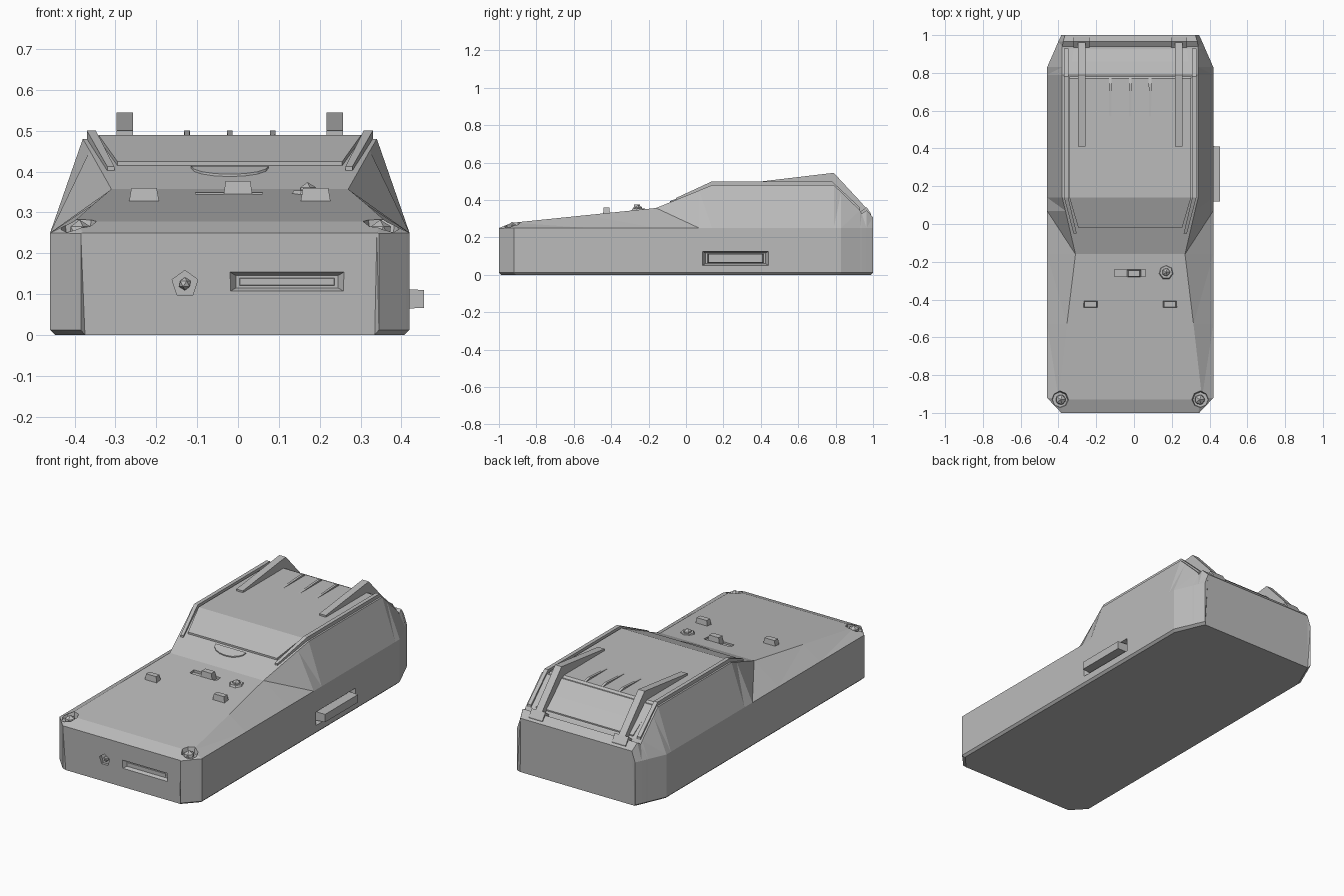
import bpy, bmesh, math
from mathutils import Matrix, Vector

if "Cube" in bpy.data.objects:
    bpy.data.objects.remove(bpy.data.objects["Cube"])

CX = -0.02  # centre line of the shell

grey = bpy.data.materials.new("plain grey")
grey.use_nodes = True
grey.diffuse_color = (0.5, 0.5, 0.5, 1)
grey.node_tree.nodes["Principled BSDF"].inputs["Base Color"].default_value = (0.5, 0.5, 0.5, 1)


def finish(name, bm):
    bmesh.ops.recalc_face_normals(bm, faces=bm.faces)
    me = bpy.data.meshes.new(name)
    bm.to_mesh(me)
    bm.free()
    me.materials.append(grey)
    ob = bpy.data.objects.new(name, me)
    bpy.context.collection.objects.link(ob)
    return ob


def loft(name, rings, tri=False):
    """Skin a row of equal closed rings and cap both ends."""
    bm = bmesh.new()
    rows = [[bm.verts.new(p) for p in r] for r in rings]
    n = len(rows[0])
    for a, b in zip(rows, rows[1:]):
        for i in range(n):
            j = (i + 1) % n
            bm.faces.new((a[i], a[j], b[j], b[i]))
    bm.faces.new(rows[0])
    bm.faces.new(rows[-1])
    if tri:
        bmesh.ops.triangulate(bm, faces=bm.faces[:], quad_method='SHORT_EDGE')
    return finish(name, bm)


def strip(name, stations):
    """Bar along y; station = (y, x0, x1, z0, z1), x measured from the centre line."""
    return loft(name, [[(CX + x0, y, z0), (CX + x1, y, z0), (CX + x1, y, z1), (CX + x0, y, z1)]
                       for y, x0, x1, z0, z1 in stations], True)


def frustum(name, centre, axis, a, b, depth):
    """Tapered block from base size a to end size b along an axis."""
    w = Vector(axis)
    u = Vector((0, 1, 0)) if abs(w.x) > 0.5 else Vector((1, 0, 0))
    v = w.cross(u)
    c = Vector(centre)
    return loft(name, [[c + w * d + u * sx * s[0] / 2 + v * sy * s[1] / 2
                        for sx, sy in ((-1, -1), (1, -1), (1, 1), (-1, 1))]
                       for d, s in ((0, a), (depth, b))])


def cone(name, centre, r1, r2, depth, sides, axis='Z'):
    bm = bmesh.new()
    rot = Matrix.Rotation(math.pi / 2, 4, 'X') if axis == 'Y' else Matrix()
    bmesh.ops.create_cone(bm, cap_ends=True, segments=sides, radius1=r1, radius2=r2, depth=depth,
                          matrix=Matrix.Translation(centre) @ rot)
    return finish(name, bm)


def ball(name, centre, r):
    bm = bmesh.new()
    bmesh.ops.create_icosphere(bm, subdivisions=1, radius=r, matrix=Matrix.Translation(centre))
    return finish(name, bm)


def cut(target, cutter):
    mod = target.modifiers.new("cut", 'BOOLEAN')
    mod.operation = 'DIFFERENCE'
    mod.solver = 'EXACT'
    mod.object = cutter
    bpy.context.view_layer.objects.active = target
    bpy.ops.object.modifier_apply(modifier=mod.name)
    bpy.data.objects.remove(cutter)


# Shell: y, half width, side height, shoulder half width, shoulder height
body_stations = [
    (-1.00, .365, .248, .360, .250), (-.93, .431, .25, .375, .278), (-.92, .44, .25, .380, .279),
    (-.53, .44, .25, .335, .319), (-.16, .44, .25, .290, .357), (.07, .44, .25, .343, .451),
    (.14, .44, .25, .360, .480), (.79, .44, .25, .360, .480), (.83, .44, .25, .360, .442),
    (.93, .396, .25, .360, .345), (.94, .392, .25, .360, .328), (.965, .381, .25, .355, .345),
    (1.00, .365, .25, .345, .308)]
rings = []
for y, w, zs, sx, sz in body_stations:
    half = [(w * .972, 0), (w, .012), (w, zs), (sx, sz)]
    ring = [(CX - x, y * (.988 if z == 0 else 1), z) for x, z in half]
    ring += [(CX + x, y * (.988 if z == 0 else 1), z) for x, z in reversed(half)]
    rings.append(ring)
body = loft("body_shell", rings, True)

# Recesses: front slot, side slot, jack, corner wells, deck switch
cut(body, frustum("slot_cut", (.12, -1.01, .13), (0, 1, 0), (.30, .06), (.25, .03), .035))
cut(body, frustum("side_cut", (.43, .265, .088), (-1, 0, 0), (.36, .08), (.32, .055), .05))
cut(body, cone("jack_cut", (-.13, -1, .125), .035, .03, .05, 5, 'Y'))
cut(body, frustum("switch_cut", (-.022, -.26, .37), (0, 0, -1), (.165, .036), (.165, .036), .035))
for s in (-1, 1):
    cut(body, cone("well_cut", (CX + s * .372, -.93, .275), .04, .05, .05, 8))
    ball(("left" if s > 0 else "right") + "_corner_screw", (CX + s * .368, -.93, .252), .03)

# Front connector, jack pin and side lever
frustum("front_connector", (.12, -.97, .13), (0, -1, 0), (.24, .02), (.23, .016), .008)
ball("jack_pin", (-.13, -.978, .125), .016)
frustum("side_lever", (.37, .265, .088), (1, 0, 0), (.30, .05), (.29, .044), .085)

# Canopy panel over the raised rear
strip("canopy_panel", [
    (-.02, -.275, .275, .395, .424), (.14, -.322, .322, .46, .490), (.77, -.322, .322, .46, .490),
    (.925, -.30, .30, .32, .357)])

# Tab below the canopy, half disc following the slope
bm = bmesh.new()
pts = [(CX + .095 * math.cos(a), -.035 - .05 * math.sin(a)) for a in
       [math.pi * i / 8 for i in range(9)]]
lo, hi = ([bm.verts.new((x, y, .414 + (y + .02) * .41 + d)) for x, y in pts] for d in (-.015, .006))
bm.faces.new(lo)
bm.faces.new(hi)
for i in range(9):
    j = (i + 1) % 9
    bm.faces.new((lo[i], lo[j], hi[j], hi[i]))
finish("canopy_tab", bm)

# Rails and tail fins on both sides
for s, side in ((-1, "right"), (1, "left")):
    strip(side + "_canopy_rail", [
        (y, s * a, s * b, z0, z1) for y, a, b, z0, z1 in (
            (-.05, .283, .300, .38, .412), (.14, .328, .350, .46, .500),
            (.78, .328, .350, .46, .500), (.93, .328, .350, .32, .360))])
    strip(side + "_tail_fin", [
        (y, s * .237, s * .277, z0, z1) for y, z0, z1 in (
            (.41, .47, .500), (.79, .45, .545), (.92, .33, .405), (.98, .31, .338))])
    strip(side + "_hinge_knob", [
        (y, s * .215, s * .30, z0, z1) for y, z0, z1 in (
            (.93, .32, .335), (.965, .32, .362), (.99, .30, .325))])

# Roof vents
for i, x in enumerate((-.105, 0, .105)):
    strip("roof_vent_%d" % (i + 1), [
        (.57, x - .006, x + .006, .48, .490), (.74, x - .007, x + .007, .48, .500),
        (.77, x - .007, x + .007, .48, .491)])

# Deck buttons, switch and stick
for x, side in ((-.23, "right"), (.19, "left")):
    frustum(side + "_button", (x, -.425, .322), (0, 0, 1), (.075, .038), (.062, .03), .038)
frustum("switch_knob", (0, -.262, .33), (0, 0, 1), (.075, .04), (.06, .032), .047)
cone("stick_base", (.17, -.255, .347), .042, .034, .014, 7)
ball("stick_cap", (.17, -.255, .35), .024)
